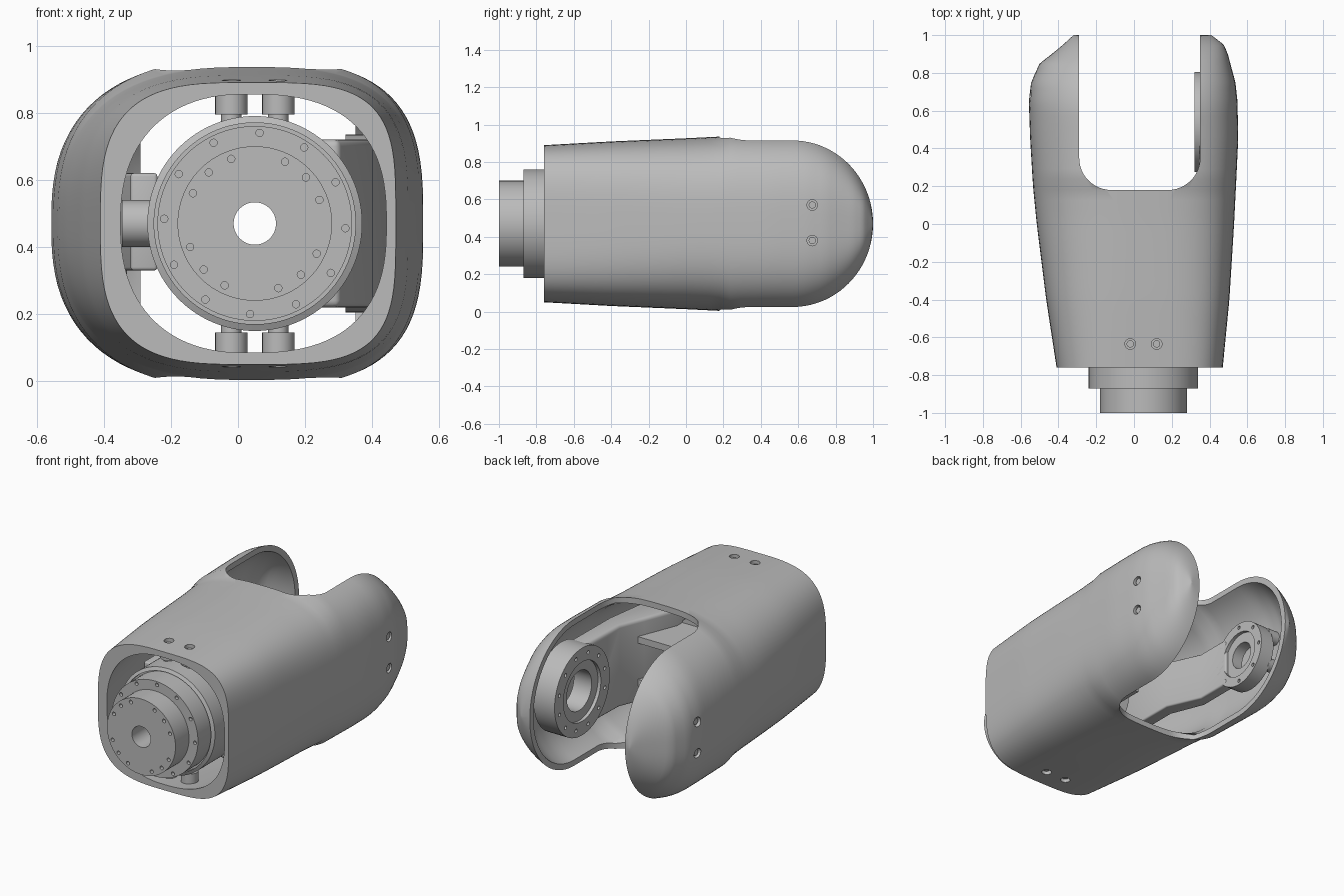
import bpy, bmesh
from math import sin, cos, pi, sqrt, radians

if "Cube" in bpy.data.objects:
    bpy.data.objects.remove(bpy.data.objects["Cube"], do_unlink=True)

grey = bpy.data.materials.new("satin grey")
grey.use_nodes = True
grey.diffuse_color = (0.5, 0.5, 0.5, 1)
grey.node_tree.nodes["Principled BSDF"].inputs["Base Color"].default_value = (0.5, 0.5, 0.5, 1)

ZC = 0.47      # height of the main axis
XC = 0.05      # x of the front flange axis
SX = 0.03      # middle of the shell
HUB_Y = 0.54   # y of the elbow axis


def loft(name, rings, closed=False):
    """Skin a list of equal rings; cap the ends, or join last to first."""
    bm = bmesh.new()
    loops = [[bm.verts.new(p) for p in ring] for ring in rings]
    pairs = list(zip(loops, loops[1:]))
    if closed:
        pairs.append((loops[-1], loops[0]))
    else:
        bm.faces.new(loops[0])
        bm.faces.new(loops[-1])
    for a, b in pairs:
        for i in range(len(a)):
            j = (i + 1) % len(a)
            bm.faces.new((a[i], a[j], b[j], b[i]))
    bmesh.ops.recalc_face_normals(bm, faces=bm.faces)
    mesh = bpy.data.meshes.new(name)
    bm.to_mesh(mesh)
    bm.free()
    mesh.materials.append(grey)
    ob = bpy.data.objects.new(name, mesh)
    bpy.context.collection.objects.link(ob)
    return ob


def turned(name, axis, centre, profile, closed=False, seg=64):
    """Turn (radius, distance) points about an axis through centre."""
    u, v = centre
    rings = []
    for r, h in profile:
        ring = []
        for i in range(seg):
            a = 2 * pi * i / seg
            p, q = u + r * cos(a), v + r * sin(a)
            ring.append({"x": (h, p, q), "y": (p, h, q), "z": (p, q, h)}[axis])
        rings.append(ring)
    return loft(name, rings, closed)


def rod(name, axis, centre, r, h0, h1, seg=32):
    return turned(name, axis, centre, [(r, h0), (r, h1)], seg=seg)


def prism(name, outline, z0, z1):
    return loft(name, [[(x, y, z) for x, y in outline] for z in (z0, z1)])


def box(name, x0, x1, y0, y1, z0, z1):
    return prism(name, [(x0, y0), (x1, y0), (x1, y1), (x0, y1)], z0, z1)


def apply(ob, mod):
    bpy.context.view_layer.objects.active = ob
    bpy.ops.object.modifier_apply(modifier=mod.name)


def cut(ob, cutters):
    for c in cutters:
        mod = ob.modifiers.new("cut", "BOOLEAN")
        mod.operation, mod.solver, mod.object = "DIFFERENCE", "EXACT", c
        apply(ob, mod)
        bpy.data.objects.remove(c, do_unlink=True)


def bevel(ob, width):
    mod = ob.modifiers.new("bevel", "BEVEL")
    mod.width, mod.segments, mod.limit_method = width, 3, "ANGLE"
    apply(ob, mod)


def bolt_holes(ob, axis, centre, radius, angles, h0, h1):
    cut(ob, [rod("hole", axis, (centre[0] + radius * cos(radians(a)),
                                centre[1] + radius * sin(radians(a))), 0.011, h0, h1, 12)
             for a in angles])


# Shell: y, right side x, left side x, half height
STATIONS = [(-0.76, -0.41, 0.47, 0.42), (-0.4, -0.465, 0.505, 0.44), (0, -0.515, 0.53, 0.457),
            (0.2, -0.535, 0.54, 0.467), (0.45, -0.55, 0.552, 0.467), (0.65, -0.557, 0.548, 0.467),
            (0.75, -0.545, 0.537, 0.467), (0.85, -0.5, 0.51, 0.467), (0.9, -0.435, 0.497, 0.467),
            (0.95, -0.375, 0.475, 0.467), (1, -0.32, 0.41, 0.467)]


def station(y):
    y = min(max(y, -0.76), 1)
    for s, t in zip(STATIONS, STATIONS[1:]):
        if y <= t[0]:
            f = (y - s[0]) / (t[0] - s[0])
            return [p + (q - p) * f for p, q in zip(s, t)]


def shell_ring(y, inner=False, count=96):
    _, xl, xr, half = station(y)
    f = min(max((y + 0.76) / 0.8, 0), 1)
    inset = 0.035 if inner else 0
    starts = (2.35, 2.6) if inner else (3.2, 3.8)
    sides = []
    for a, n0, n1, wall in ((xr - SX, starts[1], 3.1, 0.028), (SX - xl, starts[0], 2.6, 0.06)):
        a -= wall if inner else 0
        n = n0 + (n1 - n0) * f
        b = half - inset
        if y > 0.2:   # rounded arm tips, measured at the slot walls
            d = max(y - 0.57, 0) / (0.43 - inset)
            rim = (0.445 - inset) * sqrt(max(1 - d * d, 0))
            b = rim / (1 - min(0.32 / a, 0.93) ** n) ** (1 / n)
        sides.append((a, b, n))
    ring = []
    for i in range(count):
        t = 2 * pi * (i + 0.5) / count
        c, s = cos(t), sin(t)
        a, b, n = sides[0 if c > 0 else 1]
        ring.append((SX + a * abs(c) ** (2 / n) * (1 if c > 0 else -1), y,
                     ZC + b * abs(s) ** (2 / n) * (1 if s > 0 else -1)))
    return ring


def shell_rings(inner):
    ys = [-0.8] if inner else []
    ys += [-0.76 + 1.33 * i / 24 for i in range(24)]
    reach = 0.395 if inner else 0.43
    ys += [0.57 + reach * sin(radians(88.5 * i / 22)) for i in range(23)]
    return [shell_ring(y, inner) for y in ys]


shell = loft("outer_shell", shell_rings(False))
slot = [(-0.29, 1.3)]
for cx, start in ((-0.12, 180), (0.18, 270)):
    slot += [(cx + 0.17 * cos(radians(start + 7.5 * i)), 0.35 + 0.17 * sin(radians(start + 7.5 * i)))
             for i in range(13)]
slot.append((0.35, 1.3))
cut(shell, [loft("cavity", shell_rings(True)), prism("slot", slot, -0.3, 1.3)])

# Screw holes in the shell, with recessed screws and the bosses behind them
for z in (0.38, 0.57):
    for side, seat in ((1, 0.52), (-1, 0.525)):
        cut(shell, [rod("hole", "x", (0.675, z), 0.028, side * 0.4, side * 0.7)])
        rod("side_screw", "x", (0.675, z), 0.019, side * (seat - 0.02), side * (seat + 0.015))
        rod("side_boss", "x", (0.675, z), 0.04, side * 0.41, side * (seat - 0.01))
for x in (-0.02, 0.12):
    for side in (1, -1):
        at = (x, -0.635)
        cut(shell, [rod("hole", "z", at, 0.028, ZC + side * 0.36, ZC + side * 0.5)])
        rod("mount_screw", "z", at, 0.019, ZC + side * 0.38, ZC + side * 0.41)
        rod("mount_boss", "z", at, 0.048, ZC + side * 0.325, ZC + side * 0.39)
        rod("mount_neck", "z", at, 0.03, ZC + side * 0.28, ZC + side * 0.33)

# Stepped front flange with its through bore and bolt circles
flange = turned("front_flange", "y", (XC, ZC),
                [(0.063, -1), (0.23, -1), (0.23, -0.87), (0.29, -0.87), (0.29, -0.74), (0.3, -0.74),
                 (0.3, -0.76), (0.32, -0.75), (0.32, -0.5), (0.22, -0.5), (0.22, -0.25),
                 (0.063, -0.25)], True, 96)
bolt_holes(flange, "y", (XC, ZC), 0.27, [27 + 30 * i for i in range(12)], -0.9, -0.85)
bolt_holes(flange, "y", (XC, ZC), 0.205,
           [42 + 90 * k + d for k in range(4) for d in (-22, 0, 22)], -1.03, -0.97)

# Main bracket sweeping to the elbow hub
bracket = prism("main_bracket", [(0.3, -0.55), (0.4, -0.25), (0.45, 0.1), (0.455, 0.5), (0.35, 0.5),
                                 (0.34, 0.15), (0.28, 0), (0.2, -0.2), (0.2, -0.52)], 0.22, 0.72)
cut(bracket, [rod("clearance", "x", (HUB_Y, ZC), 0.2, 0.2, 0.6)])
bevel(bracket, 0.02)
for z in (0.34, 0.6):
    box("bracket_rib", 0.0, 0.3, -0.4, 0.04, z - 0.02, z + 0.02)

hub = turned("elbow_hub", "x", (HUB_Y, ZC),
             [(0.12, 0.34), (0.18, 0.34), (0.18, 0.32), (0.265, 0.32), (0.265, 0.46), (0.12, 0.46)],
             True)
bolt_holes(hub, "x", (HUB_Y, ZC), 0.225, [15 + 30 * i for i in range(12)], 0.3, 0.345)

# Opposite support arm and bearing ring
support = prism("support_arm", [(-0.24, -0.45), (-0.24, 0), (-0.33, 0.2), (-0.33, 0.42),
                                (-0.4, 0.42), (-0.4, 0.15), (-0.32, -0.05), (-0.32, -0.45)],
                0.33, 0.62)
bevel(support, 0.01)
rod("support_pin", "x", (-0.5, ZC), 0.07, -0.345, -0.2)
bearing = turned("bearing_ring", "x", (HUB_Y, ZC),
                 [(0.08, -0.35), (0.14, -0.35), (0.14, -0.33), (0.2, -0.33), (0.2, -0.42),
                  (0.08, -0.42)], True)
bolt_holes(bearing, "x", (HUB_Y, ZC), 0.175, [45 * i for i in range(8)], -0.35, -0.31)

# Smooth shading with crisp edges
bpy.ops.object.select_all(action="DESELECT")
for ob in bpy.context.collection.objects:
    if ob.type == "MESH" and ob.data.materials and ob.data.materials[0] == grey:
        ob.select_set(True)
        bpy.context.view_layer.objects.active = ob
bpy.ops.object.shade_smooth_by_angle(angle=radians(32))
